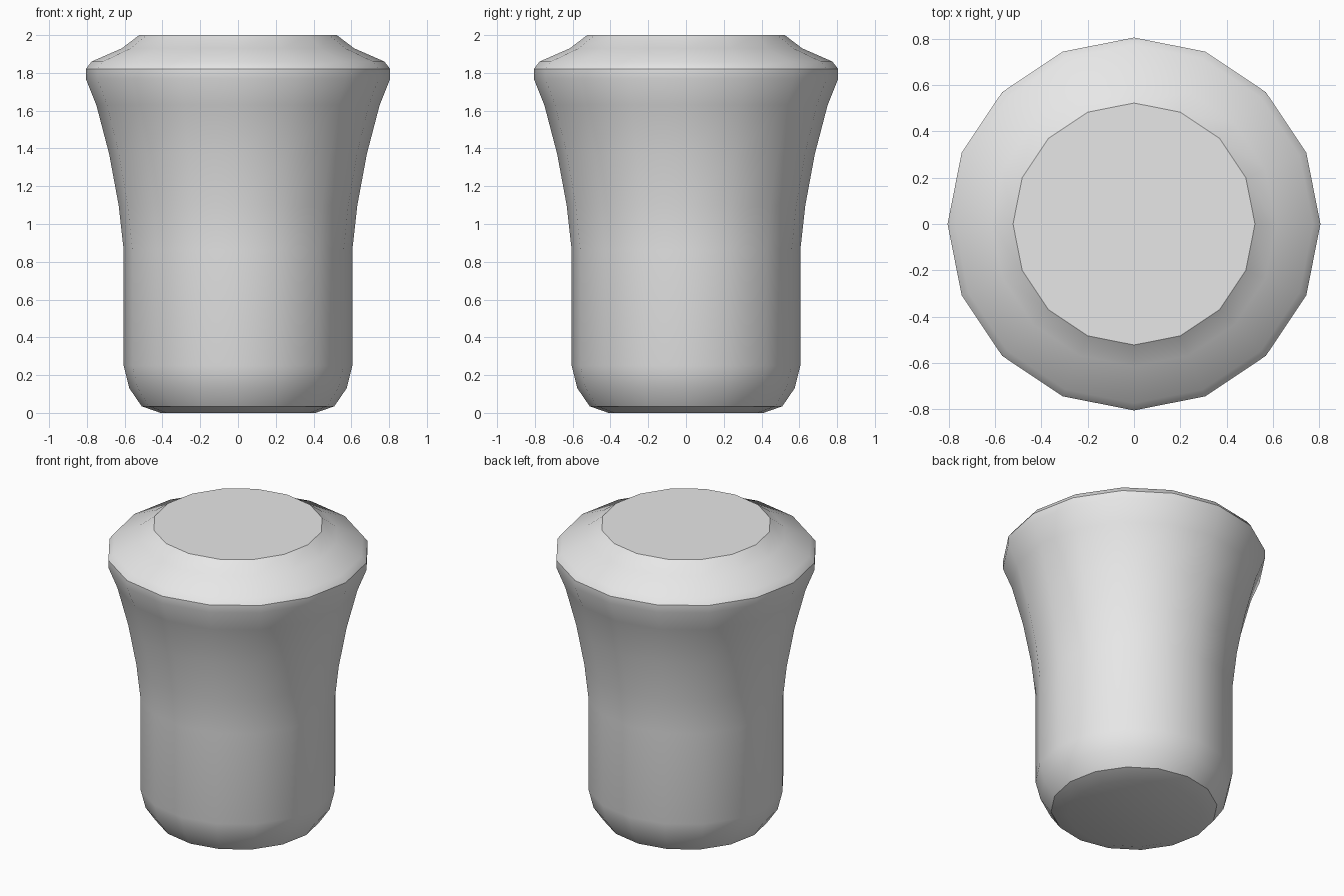
import bpy
import bmesh
import math

cube = bpy.data.objects.get("Cube")
if cube:
    bpy.data.objects.remove(cube, do_unlink=True)

SIDES = 16

# Plain grey material
grey = bpy.data.materials.new("light_grey")
grey.use_nodes = True
colour = (0.8, 0.8, 0.8, 1.0)
grey.diffuse_color = colour
grey.node_tree.nodes["Principled BSDF"].inputs["Base Color"].default_value = colour

# Outline of the turned body, from base to top: (radius, height)
profile = [
    (0.41, 0.0), (0.51, 0.035), (0.575, 0.13), (0.605, 0.25),   # rounded foot
    (0.605, 0.86), (0.632, 1.1), (0.682, 1.37), (0.75, 1.63),   # stem and flare
    (0.806, 1.77), (0.806, 1.82), (0.775, 1.86),                # rim
    (0.615, 1.93), (0.523, 2.0),                                # sloped shoulder
]


def lathe(name, outline, material):
    """Revolve an outline about z and close both ends with flat caps."""
    bm = bmesh.new()
    rings = []
    for radius, height in outline:
        angles = [math.tau * i / SIDES for i in range(SIDES)]
        rings.append([bm.verts.new((radius * math.cos(a), radius * math.sin(a), height))
                      for a in angles])
    for low, high in zip(rings, rings[1:]):
        for i in range(SIDES):
            j = (i + 1) % SIDES
            bm.faces.new((low[i], low[j], high[j], high[i]))
    bm.faces.new(rings[0][::-1])
    bm.faces.new(rings[-1])
    mesh = bpy.data.meshes.new(name)
    bm.to_mesh(mesh)
    bm.free()
    mesh.materials.append(material)
    obj = bpy.data.objects.new(name, mesh)
    bpy.context.collection.objects.link(obj)
    return obj


# Flared knob body, smooth with crisp rim and cap edges
body = lathe("flared_body", profile, grey)
bpy.ops.object.select_all(action="DESELECT")
body.select_set(True)
bpy.context.view_layer.objects.active = body
bpy.ops.object.shade_smooth_by_angle(angle=math.radians(30))
